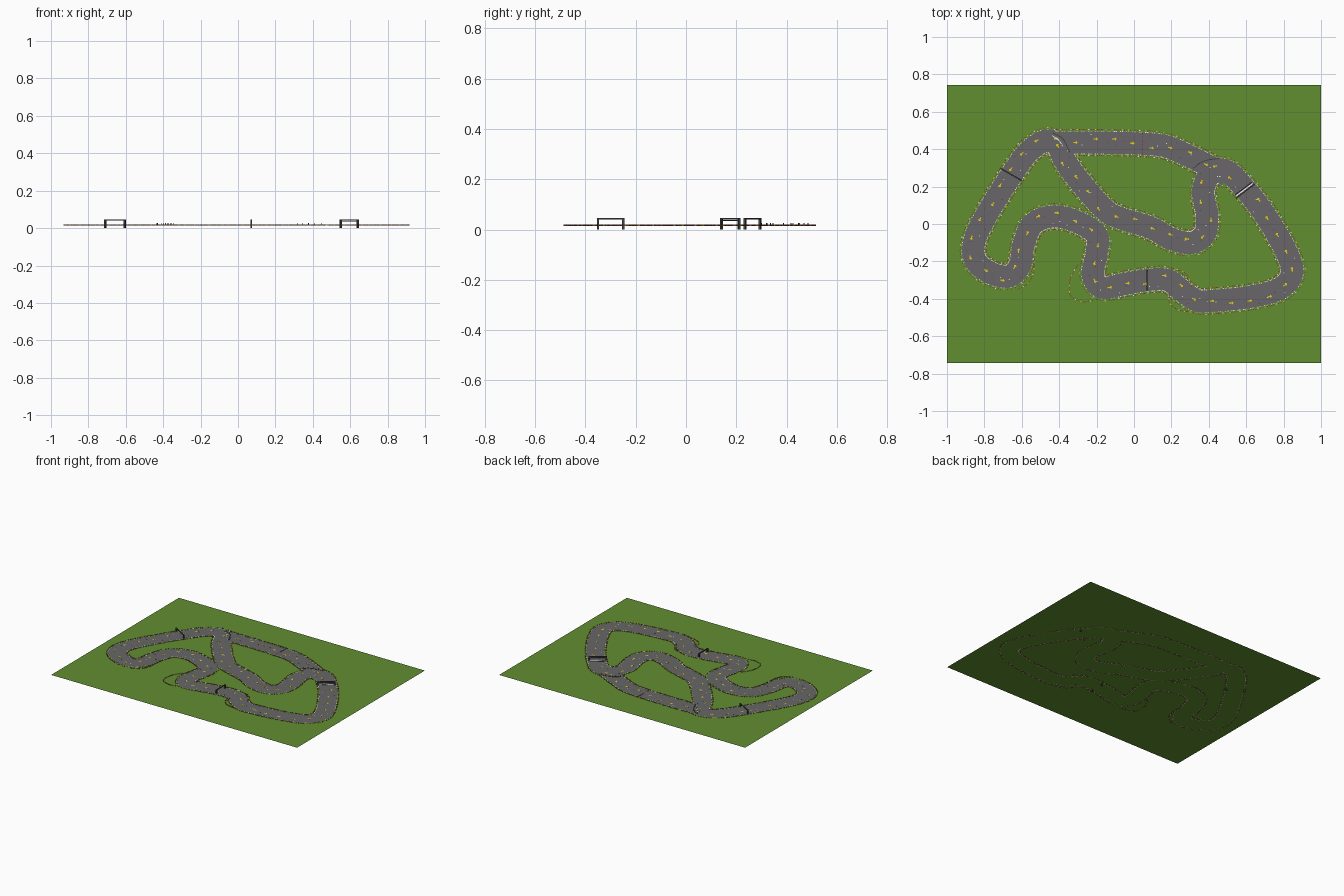
import bpy, bmesh, math, random
from mathutils import Vector, Matrix

random.seed(4)
cube = bpy.data.objects.get("Cube")
if cube:
    bpy.data.objects.remove(cube)

GROUND = 0.0165
ROAD = 0.0175
HALF = 0.06      # half the road width


def material(name, colour):
    m = bpy.data.materials.new(name)
    m.use_nodes = True
    rgba = (*colour, 1)
    m.diffuse_color = rgba
    m.node_tree.nodes["Principled BSDF"].inputs["Base Color"].default_value = rgba
    return m


names = ["grass", "asphalt", "charcoal", "white", "red", "yellow", "black"]
tones = [(.12, .267, .03), (.138, .134, .138), (.06, .06, .063), (.88, .88, .88),
         (.5, .025, .025), (1, .78, .01), (.02, .02, .02)]
mats = [material(n, c) for n, c in zip(names, tones)]
GRASS, ASPHALT, CHARCOAL, WHITE, RED, YELLOW, BLACK = range(len(mats))


def finish(bm, name):
    mesh = bpy.data.meshes.new(name)
    bm.to_mesh(mesh)
    bm.free()
    for m in mats:
        mesh.materials.append(m)
    ob = bpy.data.objects.new(name, mesh)
    bpy.context.collection.objects.link(ob)


def box(bm, pos, size, angle, colour):
    """A box centred on pos, its x side turned by angle."""
    mat = Matrix.Translation(pos) @ Matrix.Rotation(angle, 4, 'Z') @ Matrix.Diagonal((*size, 1))
    made = bmesh.ops.create_cube(bm, size=1, matrix=mat)
    for f in {f for v in made["verts"] for f in v.link_faces}:
        f.material_index = colour


def spline(points, closed, step=0.01):
    """Smooth curve through the points, resampled at an even spacing."""
    p = [Vector(q) for q in points]
    n = len(p)
    at = (lambda i: p[i % n]) if closed else (lambda i: p[max(0, min(n - 1, i))])
    dense = []
    for i in range(n if closed else n - 1):
        a, b, c, d = (at(i + k) for k in (-1, 0, 1, 2))
        for k in range(60):
            t = k / 60
            dense.append(0.5 * (2 * b + (c - a) * t + (2 * a - 5 * b + 4 * c - d) * t * t
                                + (3 * b - a - 3 * c + d) * t ** 3))
    out, run = [dense[0]], 0
    for a, b in zip(dense, dense[1:]):
        run += (b - a).length
        if run >= step:
            out.append(b)
            run = 0
    return out


def frames(path, closed):
    """Point, side vector and heading for every sample."""
    n = len(path)
    res = []
    for i, p in enumerate(path):
        a = path[i - 1] if closed or i else p
        b = path[(i + 1) % n] if closed or i < n - 1 else p
        t = (b - a).normalized()
        res.append((p, Vector((-t.y, t.x)), math.atan2(t.y, t.x)))
    return res


circuit = [(-.47, .445), (-.56, .39), (-.65, .27), (-.77, .08), (-.85, -.08), (-.85, -.19),
           (-.77, -.26), (-.67, -.28), (-.61, -.22), (-.59, -.11), (-.54, 0), (-.43, .04),
           (-.3, .01), (-.2, -.06), (-.2, -.16), (-.22, -.27), (-.17, -.34), (-.05, -.32),
           (.07, -.3), (.18, -.3), (.26, -.36), (.34, -.41), (.43, -.41), (.62, -.39),
           (.78, -.345), (.845, -.26), (.81, -.14), (.7, .05), (.6, .18), (.5, .28),
           (.42, .28), (.37, .18), (.39, .05), (.38, -.05), (.31, -.1), (.2, -.08),
           (.09, -.02), (-.07, .03), (-.16, .08), (-.3, .24), (-.37, .34), (-.41, .42)]
back_road = [(-.46, .44), (-.4, .435), (-.18, .435), (.03, .43), (.17, .415), (.3, .36),
             (.42, .3), (.5, .26)]
main = frames(spline(circuit, True), True)
short = frames(spline(back_road, False), False)
centres = [f[0] for f in main + short]

# Grass sheet
bm = bmesh.new()
bmesh.ops.create_grid(bm, x_segments=1, y_segments=1, size=1,
                      matrix=Matrix.Translation((0, 0, GROUND)) @ Matrix.Diagonal((1, .742, 1, 1)))
finish(bm, "grass_ground")


# Road ribbons
def road(fr, closed, z, name):
    bm = bmesh.new()
    rows = [[bm.verts.new((*(p + s * HALF * k), z)) for k in (1, 0, -1)] for p, s, _ in fr]
    pairs = list(zip(rows, rows[1:])) + ([(rows[-1], rows[0])] if closed else [])
    for a, b in pairs:
        for k in (0, 1):
            f = bm.faces.new((a[k], a[k + 1], b[k + 1], b[k]))
            f.material_index = ASPHALT
            f.normal_update()
            if f.normal.z < 0:
                f.normal_flip()
    finish(bm, name)


road(main, True, ROAD, "circuit_road")
road(short, False, ROAD - .0002, "back_straight_road")


# Tyre rows and white edge dashes, left out where roads meet
def clear_of_road(q, limit):
    return all((q - c).length > limit for c in centres)


def tyre(bm, q, ang, i):
    colour = (RED, CHARCOAL, RED, WHITE, CHARCOAL, RED, YELLOW, CHARCOAL)[i % 8]
    box(bm, (*q, .0172), (.0065, .0045, .0044), ang, colour)


tyres, dashes = bmesh.new(), bmesh.new()
for fr in (main, short):
    for i, (p, s, ang) in enumerate(fr):
        for side in (1, -1):
            q = p + s * side * (HALF + .0095)
            if clear_of_road(q, HALF + .004):
                tyre(tyres, q, ang, i)
            q = p + s * side * (HALF + .001)
            if i % 3 and clear_of_road(q, HALF - .003):
                box(dashes, (*q, .0169), (.0065, .004, .0024), ang, WHITE)
finish(tyres, "tyre_rows")
finish(dashes, "edge_dashes")

# Barriers around the run-off corners
bm = bmesh.new()
runoffs = [[(-.62, -.35), (-.56, -.31), (-.535, -.24), (-.54, -.17)],
           [(-.3, -.22), (-.34, -.29), (-.34, -.38), (-.28, -.415), (-.22, -.41)],
           [(.2, -.235), (.27, -.26), (.3, -.31), (.31, -.34)],
           [(.19, -.37), (.19, -.42), (.24, -.46), (.32, -.472)]]
for line in runoffs:
    for i, (p, s, ang) in enumerate(frames(spline(line, False), False)):
        tyre(bm, p, ang, i)
finish(bm, "runoff_barriers")

# Painted arrows and small marks on the road
bm = bmesh.new()
for fr in (main, short):
    for i, (p, s, ang) in enumerate(fr[4:-4]):
        if i % 9 == 0:
            q = p + s * random.choice((-.02, 0, .02))
            box(bm, (*q, ROAD), (.02, .006, .0008), ang, YELLOW)
            tip = q + Vector((math.cos(ang), math.sin(ang))) * .008
            for side in (1, -1):
                r = tip + s * side * .003
                box(bm, (*r, ROAD), (.01, .005, .0008), ang - side * .8, YELLOW)
        elif i % 4 == 0:
            q = p + s * random.uniform(-.045, .045)
            box(bm, (*q, ROAD), (.006, .004, .0008), ang,
                random.choice((WHITE, WHITE, CHARCOAL, RED)))
finish(bm, "road_markings")

# Start line across the back straight
bm = bmesh.new()
for k in range(12):
    box(bm, (.045, .37 + k * .0105, ROAD), (.006, .006, .0012), 0, CHARCOAL if k % 2 else RED)
finish(bm, "start_line")


# Gates over the road
def gate(a, b, name, finish_line):
    a, b = Vector(a), Vector(b)
    mid, span = (a + b) / 2, b - a
    ang = math.atan2(span.y, span.x)
    bm = bmesh.new()
    for end in (a, b):
        box(bm, (*end, .0225), (.009, .008, .045), ang, CHARCOAL)
    box(bm, (*mid, .0425), (span.length, .007, .005), ang, CHARCOAL)
    if finish_line:
        box(bm, (*mid, .0365), (span.length, .004, .004), ang, CHARCOAL)
        side = Vector((-span.y, span.x)).normalized()
        for off, colour in ((.009, WHITE), (.016, BLACK)):
            box(bm, (*(mid + side * off), ROAD), (span.length, .007, .0012), ang, colour)
    finish(bm, name)


gate((-.71, .295), (-.605, .235), "left_gate", False)
gate((.55, .142), (.64, .21), "right_gate", True)
gate((.07, -.25), (.07, -.35), "front_gate", False)

# Low closures at the junctions: a flat strip with a few short pegs
closures = {"left_junction_closure": ([(-.43, .485), (-.385, .46), (-.36, .42), (-.345, .385)], CHARCOAL),
            "left_junction_board": ([(-.435, .47), (-.405, .45), (-.38, .415)], WHITE),
            "right_junction_closure": ([(.32, .3), (.36, .33), (.41, .345), (.46, .35)], CHARCOAL)}
for name, (line, colour) in closures.items():
    bm = bmesh.new()
    for i, (p, s, ang) in enumerate(frames(spline(line, False, .008), False)):
        box(bm, (*p, .018), (.009, .005, .002), ang, colour)
        if i % 4 == 0:
            box(bm, (*p, .022), (.003, .003, .009), ang, colour)
    finish(bm, name)
